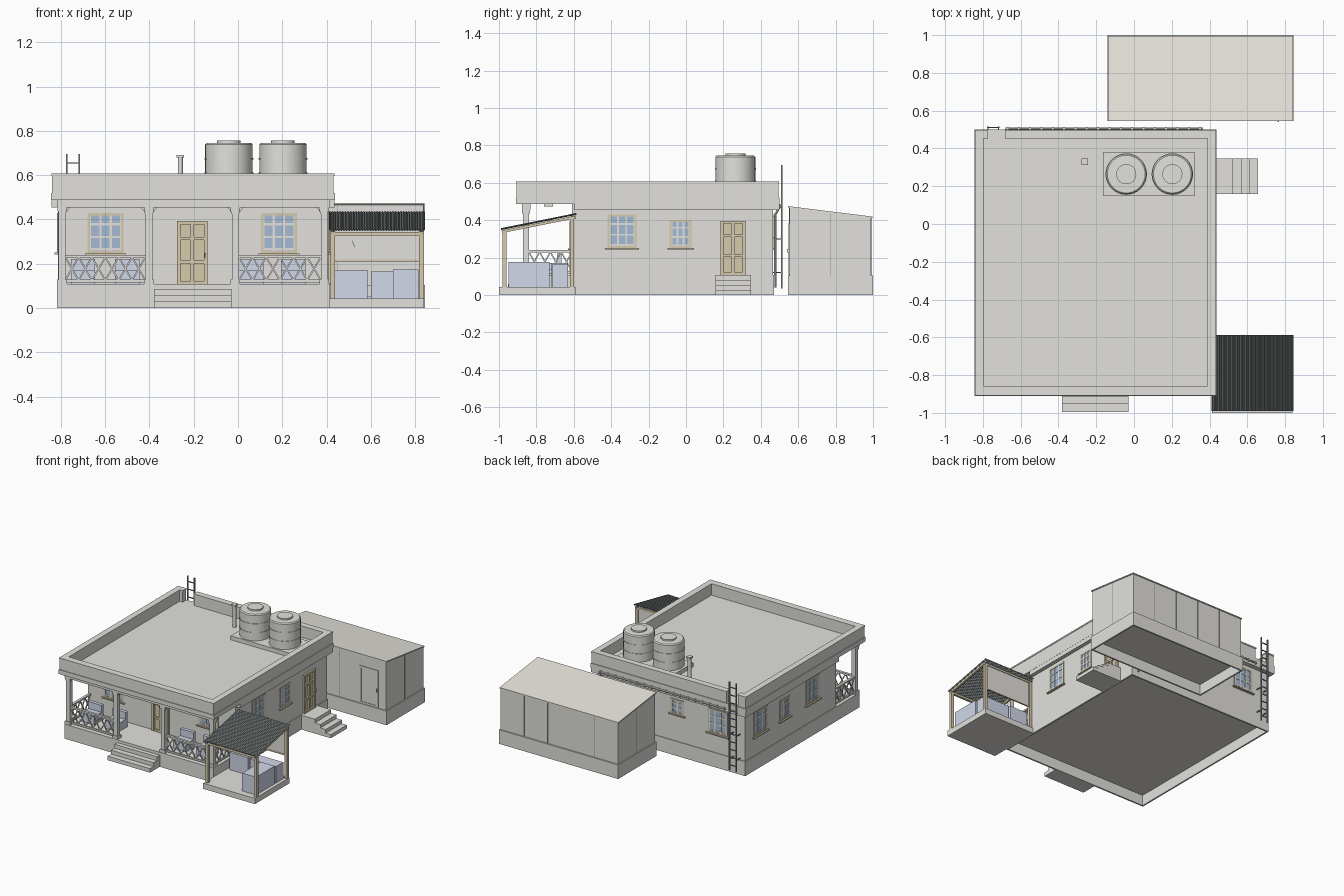
import bpy, bmesh, math
from mathutils import Vector, Matrix

if "Cube" in bpy.data.objects:
    bpy.data.objects.remove(bpy.data.objects["Cube"])


def mat(name, c):
    m = bpy.data.materials.new(name)
    m.diffuse_color = (*c, 1)
    m.use_nodes = True
    m.node_tree.nodes["Principled BSDF"].inputs["Base Color"].default_value = m.diffuse_color
    return m


WALL = mat("light_plaster", (0.76, 0.755, 0.72))
WOOD = mat("tan_wood", (0.68, 0.60, 0.42))
GLASS = mat("window_glass", (0.38, 0.50, 0.66))
BLUE = mat("pale_blue", (0.64, 0.69, 0.82))
SHEET = mat("dark_sheet", (0.20, 0.22, 0.22))
METAL = mat("dark_metal", (0.30, 0.30, 0.31))


class Part:
    """Collects simple solids into one named object."""
    def __init__(self, name, m=WALL):
        self.name, self.m, self.bm = name, m, bmesh.new()

    def box(self, x0, x1, y0, y1, z0, z1):
        M = Matrix.Translation(((x0 + x1) / 2, (y0 + y1) / 2, (z0 + z1) / 2)) @ \
            Matrix.Diagonal((abs(x1 - x0), abs(y1 - y0), abs(z1 - z0), 1))
        bmesh.ops.create_cube(self.bm, size=1, matrix=M)
        return self

    def hollow_base(self, x0, x1, y0, y1, z1, t=0.012, floor=0.08):
        for a in ((x0, x0 + t, y0, y1), (x1 - t, x1, y0, y1), (x0 + t, x1 - t, y0, y0 + t), (x0 + t, x1 - t, y1 - t, y1)):
            self.box(*a, 0, z1)
        return self.box(x0 + t, x1 - t, y0 + t, y1 - t, floor, z1)

    def bar(self, a, b, w, d=None):
        a, b = Vector(a), Vector(b)
        M = Matrix.Translation((a + b) / 2) @ (b - a).to_track_quat('Z', 'Y').to_matrix().to_4x4() @ \
            Matrix.Diagonal((w, d or w, (b - a).length, 1))
        bmesh.ops.create_cube(self.bm, size=1, matrix=M)
        return self

    def rod(self, a, b, r, n=10):
        a, b = Vector(a), Vector(b)
        M = Matrix.Translation((a + b) / 2) @ (b - a).to_track_quat('Z', 'Y').to_matrix().to_4x4()
        bmesh.ops.create_cone(self.bm, cap_ends=True, segments=n, radius1=r, radius2=r,
                              depth=(b - a).length, matrix=M)
        return self

    def prism(self, pts, off):
        f = self.bm.faces.new([self.bm.verts.new(p) for p in pts])
        r = bmesh.ops.extrude_face_region(self.bm, geom=[f])
        bmesh.ops.translate(self.bm, vec=off, verts=[v for v in r["geom"] if isinstance(v, bmesh.types.BMVert)])
        return self

    def lathe(self, prof, cx, cy, n=32):
        rings = [[self.bm.verts.new((cx + r * math.cos(k * math.tau / n), cy + r * math.sin(k * math.tau / n), z))
                  for k in range(n)] for r, z in prof]
        for a, b in zip(rings, rings[1:]):
            for k in range(n):
                self.bm.faces.new((a[k], a[(k + 1) % n], b[(k + 1) % n], b[k]))
        self.bm.faces.new(rings[0])
        self.bm.faces.new(rings[-1])
        return self

    def done(self, smooth=False):
        bmesh.ops.recalc_face_normals(self.bm, faces=self.bm.faces)
        me = bpy.data.meshes.new(self.name)
        self.bm.to_mesh(me)
        o = bpy.data.objects.new(self.name, me)
        bpy.context.collection.objects.link(o)
        me.materials.append(self.m)
        if smooth:
            bpy.context.view_layer.objects.active = o
            o.select_set(True)
            bpy.ops.object.shade_smooth_by_angle(angle=math.radians(25))
            o.select_set(False)
        return o


def on_wall(p, side, u0, u1, z0, z1, out, inn=0.004):
    """Box lying on a wall; side = (axis, sign, plane)."""
    ax, s, pl = side
    d = sorted((pl - s * inn, pl + s * out))
    p.box(*((d[0], d[1], u0, u1) if ax == 'x' else (u0, u1, d[0], d[1])), z0, z1)


FRONT, BACK = ('y', -1, -0.61), ('y', 1, 0.465)
RIGHT, LEFT = ('x', 1, 0.408), ('x', -1, -0.813)
ANNEX = ('y', -1, 0.553)


def window(name, side, c, w, z0, z1, cols=3):
    a, b, t = c - w / 2, c + w / 2, 0.011
    g = Part(name + "_glass", GLASS)
    on_wall(g, side, a, b, z0, z1, 0.001)
    g.done()
    f = Part(name + "_frame", WOOD)
    for u0, u1, v0, v1 in ((a, a + t, z0, z1), (b - t, b, z0, z1), (a, b, z0, z0 + t), (a, b, z1 - t, z1)):
        on_wall(f, side, u0, u1, v0, v1, 0.005)
    on_wall(f, side, a - 0.012, b + 0.012, z0 - 0.008, z0, 0.016)
    f.done()
    m = Part(name + "_glazing_bars")
    for i in range(cols + 1):
        u = a + t + (w - 2 * t) * i / cols
        on_wall(m, side, u - 0.005, u + 0.005, z0 + t, z1 - t, 0.004)
    for k in (0.1, 0.4, 0.72):
        z = z0 + (z1 - z0) * k
        on_wall(m, side, a + t, b - t, z - 0.005, z + 0.005, 0.0035)
    m.done()


def door(name, side, c, w, z0, z1, m=WOOD, out=0.014, mid=True):
    a, b, t = c - w / 2, c + w / 2, 0.016
    d = Part(name, m)
    on_wall(d, side, a, b, z0, z1, 0.001)
    for u0, u1 in ((a, a + t), (b - t, b), (c - 0.008, c + 0.008))[:3 if mid else 2]:
        on_wall(d, side, u0, u1, z0, z1, out)
    for k in (0, 0.33, 0.7, 0.95) if mid else (0, 0.95):
        z = z0 + (z1 - z0) * k
        on_wall(d, side, a, b, z, z + (z1 - z0) * 0.05, out - 0.001)
    on_wall(d, side, b - 0.012, b - 0.005, z0 + 0.12, z0 + 0.14, out + 0.007)
    d.done()


# House body, hollow plinth and roof slab
Part("plinth").hollow_base(-0.818, 0.413, -0.88, 0.47, 0.108).done()
Part("walls").box(-0.813, 0.408, -0.61, 0.465, 0.1, 0.49).done()
Part("wall_band").box(-0.843, 0.436, -0.60, 0.50, 0.455, 0.49).done()
Part("roof_slab").box(-0.845, 0.437, -0.91, 0.50, 0.487, 0.52).done()
p = Part("parapet")
for x0, x1, y0, y1 in ((-0.84, 0.432, -0.905, -0.86), (-0.84, -0.80, -0.86, 0.495), (0.392, 0.432, -0.86, 0.495),
                       (-0.80, -0.775, 0.455, 0.495), (-0.68, 0.392, 0.455, 0.495)):
    p.box(x0, x1, y0, y1, 0.515, 0.6)
    p.box(x0 - 0.003, x1 + 0.003, y0 - 0.003, y1 + 0.003, 0.597, 0.607)
p.done()

# Porch columns with corner brackets, and beam
COLS = (-0.795, -0.402, -0.012, 0.39)
p = Part("porch_columns")
for i, x in enumerate(COLS):
    p.box(x - 0.016, x + 0.016, -0.871, -0.839, 0.1, 0.46)
    p.box(x - 0.022, x + 0.022, -0.877, -0.833, 0.1, 0.13)
    p.box(x - 0.021, x + 0.021, -0.876, -0.834, 0.435, 0.46)
    for s in (-1, 1):
        if (i, s) not in ((0, -1), (3, 1)):
            p.prism([(x + s * 0.014, -0.865, 0.457), (x + s * 0.04, -0.865, 0.457), (x + s * 0.026, -0.865, 0.443),
                     (x + s * 0.014, -0.865, 0.42)], (0, 0.02, 0))
p.done()
Part("porch_beam").box(-0.818, 0.413, -0.878, -0.832, 0.455, 0.49).done()
Part("porch_lamp").box(-0.23, -0.18, -0.76, -0.71, 0.472, 0.49).done()


# Lattice railings of crossed bars
def railing(name, a, b, n):
    a, b = Vector(a), Vector(b)
    p, P = Part(name), lambda t, z: (*(a.lerp(b, t)), z)
    p.bar(P(0, 0.234), P(1, 0.234), 0.018, 0.012).bar(P(0, 0.122), P(1, 0.122), 0.012)
    for i in range(n):
        t0, t1 = i / n, (i + 1) / n
        p.bar(P(t0, 0.125), P(t1, 0.23), 0.007).bar(P(t0, 0.23), P(t1, 0.125), 0.007)
    p.done()


railing("front_left_railing", (-0.78, -0.855), (-0.418, -0.855), 6)
railing("front_right_railing", (0.004, -0.855), (0.374, -0.855), 6)
railing("left_side_railing", (-0.797, -0.84), (-0.797, -0.61), 4)
railing("right_side_railing", (0.392, -0.84), (0.392, -0.61), 4)

# Windows and doors on every wall
for nm, side, c, w, z0, z1, n in (
        ("front_left_window", FRONT, -0.598, 0.162, 0.247, 0.43, 3), ("front_right_window", FRONT, 0.185, 0.162, 0.247, 0.43, 3),
        ("right_large_window", RIGHT, -0.342, 0.157, 0.25, 0.43, 3), ("right_small_window", RIGHT, -0.029, 0.118, 0.25, 0.402, 3),
        ("left_window_front", LEFT, -0.33, 0.157, 0.25, 0.43, 3), ("left_window_middle", LEFT, 0.0, 0.118, 0.25, 0.402, 3),
        ("left_window_back", LEFT, 0.286, 0.157, 0.25, 0.43, 3), ("back_large_window", BACK, -0.59, 0.162, 0.25, 0.43, 3),
        ("back_small_window", BACK, -0.256, 0.11, 0.31, 0.42, 2)):
    window(nm, side, c, w, z0, z1, n)
door("front_door", FRONT, -0.207, 0.137, 0.108, 0.392)
door("side_door", RIGHT, 0.251, 0.135, 0.108, 0.396)

# Steps
p = Part("front_steps")
for y, z in ((-0.995, 0.03), (-0.953, 0.058), (-0.912, 0.087)):
    p.box(-0.38, -0.03, y, -0.875, 0, z)
p.done()
p = Part("side_steps")
for x, z in ((0.656, 0.027), (0.614, 0.054), (0.571, 0.08), (0.525, 0.107)):
    p.box(0.405, x, 0.158, 0.347, 0, z)
p.done()

# Porch furniture
p = Part("porch_seats", BLUE)
for x in (-0.70, -0.50, 0.06, 0.25):
    p.box(x - 0.055, x + 0.055, -0.775, -0.665, 0.108, 0.17)
    p.box(x - 0.055, x + 0.055, -0.69, -0.665, 0.17, 0.222)
p.done()

# Roof tanks, pedestal and vent
Part("tank_pedestal").box(-0.164, 0.32, 0.148, 0.38, 0.515, 0.55).done()
for nm, x in (("left_tank", -0.041), ("right_tank", 0.203)):
    prof = [(0.107, 0.55)]
    for z in (0.608, 0.674):
        prof += [(0.107, z - 0.004), (0.11, z - 0.004), (0.11, z + 0.004), (0.107, z + 0.004)]
    prof += [(0.107, 0.738), (0.1, 0.745), (0.053, 0.746), (0.053, 0.757)]
    Part(nm).lathe(prof, x, 0.264).done(True)
Part("vent_pipe").rod((-0.26, 0.33, 0.515), (-0.26, 0.33, 0.685), 0.012, 12) \
    .box(-0.277, -0.243, 0.313, 0.347, 0.68, 0.692).done(True)

# Back ladder, water pipe and downpipe
p = Part("ladder", METAL)
for x in (-0.773, -0.717):
    p.bar((x, 0.511, 0.035), (x, 0.511, 0.695), 0.008)
    for z in (0.12, 0.3, 0.47):
        p.bar((x, 0.465, z), (x, 0.511, z), 0.006)
for i in range(11):
    z = 0.075 + i * 0.058
    p.bar((-0.773, 0.511, z), (-0.717, 0.511, z), 0.006)
p.done()
p = Part("back_pipe")
p.rod((-0.68, 0.506, 0.478), (0.36, 0.506, 0.478), 0.006).rod((0.36, 0.506, 0.478), (0.36, 0.477, 0.43), 0.006)
p.rod((0.36, 0.477, 0.43), (0.36, 0.477, 0.04), 0.007)
for i in range(18):
    x = -0.67 + i * 0.06
    p.box(x - 0.005, x + 0.005, 0.495, 0.513, 0.469, 0.487)
p.done(True)

# Outdoor kitchen shelter
Part("shelter_floor").box(0.413, 0.84, -1.0, -0.59, 0, 0.042).done()
p = Part("shelter_frame", WOOD)
for x in (0.428, 0.828):
    p.box(x - 0.011, x + 0.011, -0.981, -0.959, 0.04, 0.345)
    p.box(x - 0.011, x + 0.011, -0.621, -0.599, 0.04, 0.418)
    p.bar((x, -0.985, 0.338), (x, -0.59, 0.417), 0.014)
p.box(0.415, 0.84, -0.98, -0.962, 0.328, 0.344).box(0.415, 0.84, -0.618, -0.602, 0.398, 0.413)
p.box(0.43, 0.828, -0.615, -0.605, 0.21, 0.22).done()
Part("shelter_back_panel").box(0.436, 0.82, -0.613, -0.607, 0.219, 0.40).done()
p = Part("corrugated_roof", SHEET)
N = 36 * 4
edge = [(0.413 + 0.43 * i / N, 0.003 * math.cos(i * math.tau / 4)) for i in range(N + 1)]
rows = [[p.bm.verts.new((x, y, z + h)) for x, h in edge] for y, z in ((-0.99, 0.352), (-0.587, 0.433))]
for i in range(N):
    p.bm.faces.new((rows[0][i], rows[0][i + 1], rows[1][i + 1], rows[1][i]))
o = p.done()
s = o.modifiers.new("thickness", 'SOLIDIFY')
s.thickness, s.offset = 0.004, 0
Part("kitchen_counters", BLUE).box(0.435, 0.585, -0.72, -0.63, 0.04, 0.172).box(0.70, 0.815, -0.95, -0.73, 0.04, 0.175) \
    .box(0.6, 0.815, -0.715, -0.63, 0.04, 0.165).done()
Part("hanging_utensil", METAL).bar((0.515, -0.616, 0.305), (0.527, -0.616, 0.275), 0.005).done()

# Rear annex with sloping roof, seams and door
Part("annex_base").hollow_base(-0.14, 0.845, 0.545, 1.0, 0.105).done()
Part("annex_walls").prism([(-0.132, 0.553, 0.1), (-0.132, 0.99, 0.1), (-0.132, 0.99, 0.415),
                           (-0.132, 0.553, 0.47)], (0.969, 0, 0)).done()
Part("annex_roof", mat("warm_grey", (0.82, 0.79, 0.73))).prism(
    [(-0.138, 0.546, 0.467), (-0.138, 0.996, 0.411), (-0.138, 0.996, 0.419), (-0.138, 0.546, 0.475)], (0.981, 0, 0)).done()
p = Part("annex_seams", METAL)
for i in range(1, 5):
    x = -0.132 + 0.194 * i
    p.box(x - 0.0015, x + 0.0015, 0.987, 0.9915, 0.105, 0.412)
    if i != 4:
        p.box(x - 0.0015, x + 0.0015, 0.5515, 0.555, 0.105, 0.468)
for x in (-0.132, 0.837):
    p.box(x - 0.0015, x + 0.0015, 0.77, 0.773, 0.105, 0.44)
p.done()
door("annex_door", ANNEX, 0.695, 0.155, 0.107, 0.385, WALL, 0.006, False)
